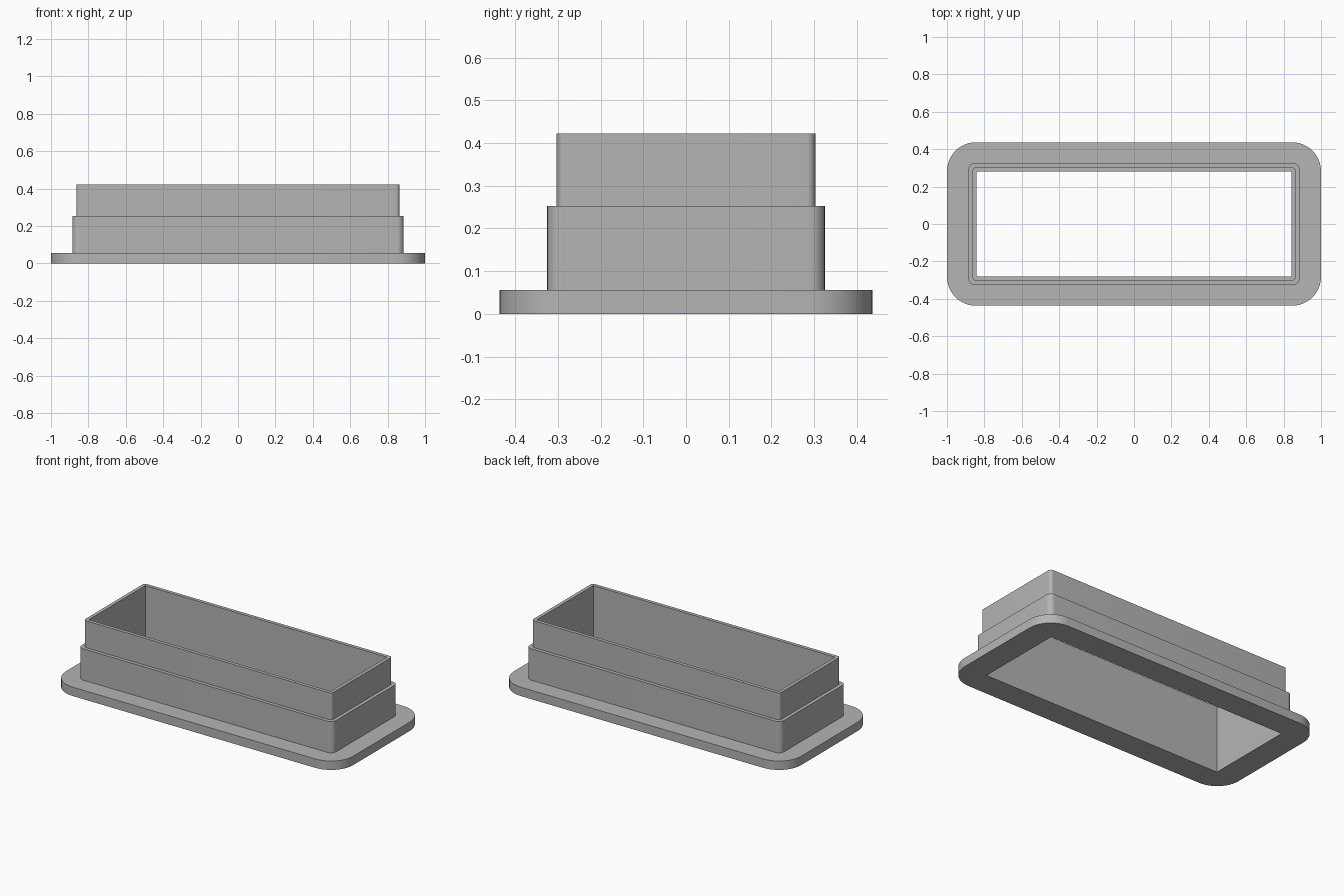
import bpy, bmesh
from math import sin, cos, pi

if "Cube" in bpy.data.objects:
    bpy.data.objects.remove(bpy.data.objects["Cube"], do_unlink=True)

SEGMENTS = 12  # per rounded corner

grey = bpy.data.materials.new("mid_grey")
grey.use_nodes = True
colour = (0.46, 0.46, 0.46, 1)
grey.diffuse_color = colour
grey.node_tree.nodes["Principled BSDF"].inputs["Base Color"].default_value = colour


def rounded_ring(bm, half_x, half_y, radius, z):
    """Rectangle outline with rounded corners, counter-clockwise."""
    ring = []
    for corner, (sx, sy) in enumerate([(1, 1), (-1, 1), (-1, -1), (1, -1)]):
        for i in range(SEGMENTS + 1):
            a = (corner + i / SEGMENTS) * pi / 2
            ring.append(bm.verts.new((sx * (half_x - radius) + radius * cos(a),
                                      sy * (half_y - radius) + radius * sin(a), z)))
    return ring


# Half length, half width, corner radius, and height of each outline
flange = (1.0, 0.437, 0.155)
lower_collar = (0.886, 0.325, 0.035)
upper_collar = (0.864, 0.303, 0.02)
opening = (0.842, 0.281, 0.0)
flange_top, lower_top, upper_top = 0.056, 0.253, 0.422

# Closed cross-section: up the stepped outside, then down the square opening
section = [(flange, 0), (flange, flange_top),
           (lower_collar, flange_top), (lower_collar, lower_top),
           (upper_collar, lower_top), (upper_collar, upper_top),
           (opening, upper_top), (opening, 0)]

bm = bmesh.new()
rings = [rounded_ring(bm, *outline, z) for outline, z in section]
for k, low in enumerate(rings):
    high = rings[(k + 1) % len(rings)]
    for i in range(len(low)):
        j = (i + 1) % len(low)
        bm.faces.new((low[i], low[j], high[j], high[i]))

# Collapse the zero-radius corners of the opening to single points
bmesh.ops.remove_doubles(bm, verts=bm.verts, dist=1e-5)
bmesh.ops.recalc_face_normals(bm, faces=bm.faces)

mesh = bpy.data.meshes.new("stepped_flange_frame")
bm.to_mesh(mesh)
bm.free()
mesh.materials.append(grey)
frame = bpy.data.objects.new("stepped_flange_frame", mesh)
bpy.context.collection.objects.link(frame)

# Smooth corners, crisp steps
bpy.ops.object.select_all(action='DESELECT')
frame.select_set(True)
bpy.context.view_layer.objects.active = frame
bpy.ops.object.shade_smooth_by_angle(angle=pi / 6)
